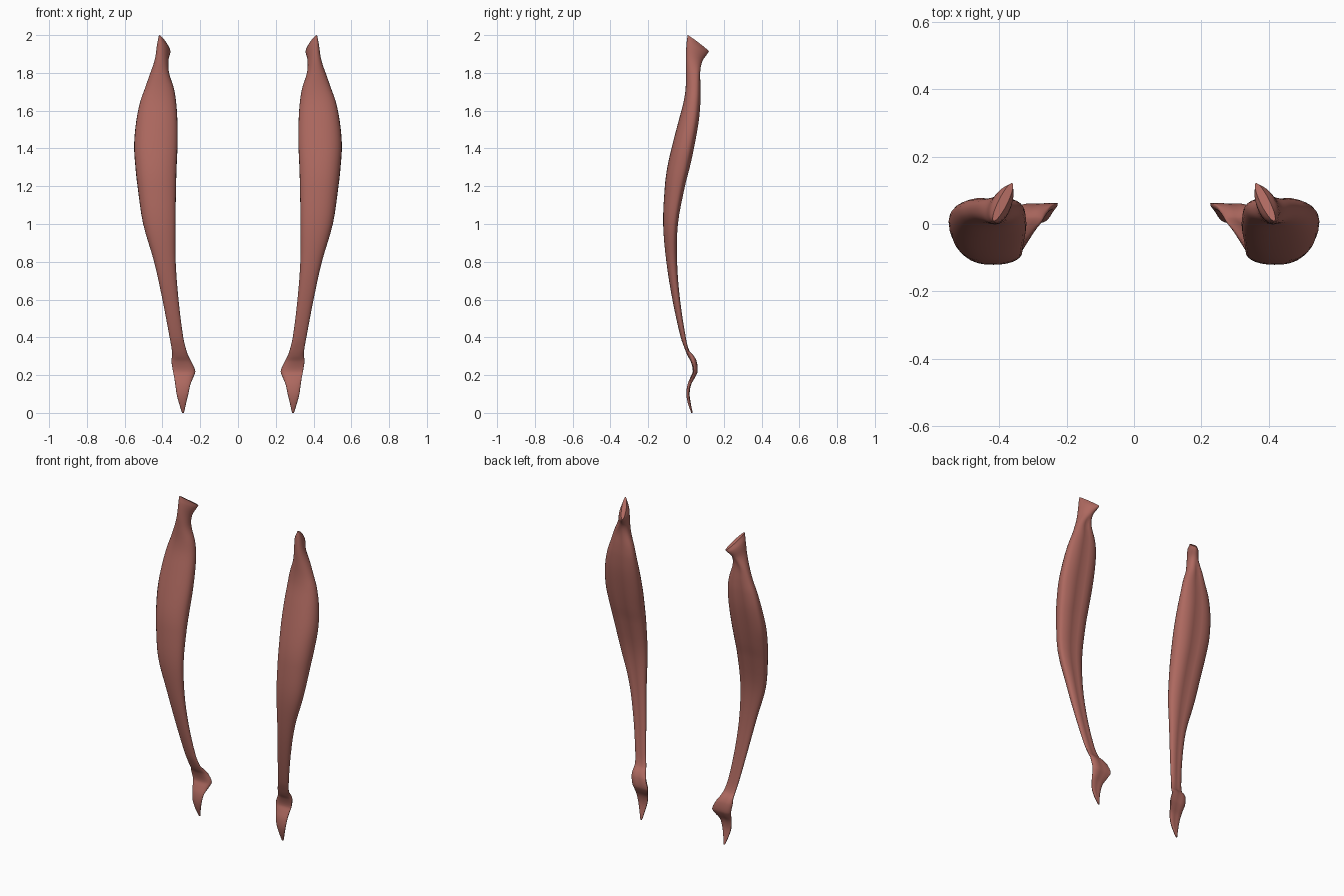
import bpy, math
from mathutils import Vector

if "Cube" in bpy.data.objects:
    bpy.data.objects.remove(bpy.data.objects["Cube"])

# Muscle sections: z, x min, x max, y front, y back, skew (outer edge shifted in y)
ROWS = [
    (0.00, .286, .296, .028, .036, 0),
    (0.05, .275, .312, .010, .026, 0),
    (0.10, .263, .325, .002, .020, 0),
    (0.15, .252, .332, .008, .028, 0),
    (0.19, .236, .338, .024, .050, -.008),
    (0.22, .226, .344, .036, .062, -.010),
    (0.27, .246, .352, .026, .058, -.008),
    (0.30, .262, .350, .010, .044, 0),
    (0.33, .273, .350, -.003, .018, 0),
    (0.40, .290, .362, -.028, .000, 0),
    (0.60, .315, .400, -.072, -.030, 0),
    (0.80, .330, .444, -.104, -.045, 0),
    (1.00, .331, .502, -.121, -.040, .006),
    (1.20, .328, .532, -.112, -.002, .010),
    (1.30, .325, .543, -.099, .024, .010),
    (1.42, .320, .550, -.072, .050, .010),
    (1.55, .321, .538, -.038, .072, .006),
    (1.65, .328, .517, -.012, .080, 0),
    (1.72, .340, .492, -.002, .080, 0),
    (1.80, .365, .464, .000, .078, 0),
]
# Tendon head at the top: centre, side axis, depth axis (a thin tilted blade)
HEAD = [
    ((.404, .043, 1.870), (.034, .004, 0), (-.012, .044, -.008)),
    ((.393, .058, 1.930), (.026, .010, 0), (-.024, .054, -.030)),
    ((.389, .065, 1.957), (.012, .006, 0), (-.028, .056, -.043)),
]
SIDES, STEPS = 28, 4


def body_ring(z, x0, x1, y0, y1, skew):
    """D-shaped section: full rounded front, flatter grooved back."""
    ring = []
    edge = y0 + .58 * (y1 - y0)
    for i in range(SIDES):
        a = 2 * math.pi * i / SIDES
        c, s = math.cos(a), math.sin(a)
        x = (x0 + x1) / 2 + (x1 - x0) / 2 * math.copysign(abs(c) ** .9, c)
        if s < 0:
            y = edge - (edge - y0) * abs(s) ** .9
        else:
            y = edge + (y1 - edge) * s ** .8 * (1 - .22 * math.exp(-(c / .25) ** 2))
        ring.append(Vector((x, y + skew * c * (1 - abs(s)), z)))
    return ring


def head_ring(centre, side, depth):
    c, u, v = Vector(centre), Vector(side), Vector(depth)
    angles = [2 * math.pi * i / SIDES for i in range(SIDES)]
    return [c + u * math.cos(a) + v * math.sin(a) for a in angles]


def spline(p0, p1, p2, p3, t0, t1, t2, t3, t):
    """Cubic through p1 and p2 with slopes from the neighbouring rings."""
    h = t2 - t1
    m1 = (p2 - p0) / (t2 - t0) * h
    m2 = (p3 - p1) / (t3 - t1) * h
    return ((2*t**3 - 3*t**2 + 1) * p1 + (t**3 - 2*t**2 + t) * m1
            + (3*t**2 - 2*t**3) * p2 + (t**3 - t**2) * m2)


keys = [body_ring(*r) for r in ROWS] + [head_ring(*h) for h in HEAD]
heights = [r[0] for r in ROWS] + [h[0][2] for h in HEAD]
rings = []
last = len(keys) - 1
for k in range(last):
    ids = [max(k - 1, 0), k, k + 1, min(k + 2, last)]
    ts = [heights[i] for i in ids]
    for j in range(STEPS):
        rings.append([spline(*[keys[i][n] for i in ids], *ts, j / STEPS)
                      for n in range(SIDES)])
rings.append(keys[-1])

mat = bpy.data.materials.new("muscle_red")
mat.diffuse_color = (0.42, 0.14, 0.115, 1)
mat.use_nodes = True
mat.node_tree.nodes["Principled BSDF"].inputs["Base Color"].default_value = mat.diffuse_color


def build_muscle(name, side):
    verts = [(side * p.x, p.y, p.z) for ring in rings for p in ring]
    faces = [list(range(SIDES))[::-1],
             [(len(rings) - 1) * SIDES + i for i in range(SIDES)]]
    for r in range(len(rings) - 1):
        for i in range(SIDES):
            a, b = r * SIDES + i, r * SIDES + (i + 1) % SIDES
            faces.append([a, b, b + SIDES, a + SIDES])
    if side < 0:
        faces = [f[::-1] for f in faces]
    mesh = bpy.data.meshes.new(name)
    mesh.from_pydata(verts, [], faces)
    mesh.materials.append(mat)
    obj = bpy.data.objects.new(name, mesh)
    bpy.context.collection.objects.link(obj)
    bpy.ops.object.select_all(action='DESELECT')
    obj.select_set(True)
    bpy.context.view_layer.objects.active = obj
    bpy.ops.object.shade_smooth_by_angle(angle=math.radians(50))


# Mirrored pair of thigh muscles
build_muscle("thigh_muscle_left", 1)
build_muscle("thigh_muscle_right", -1)
